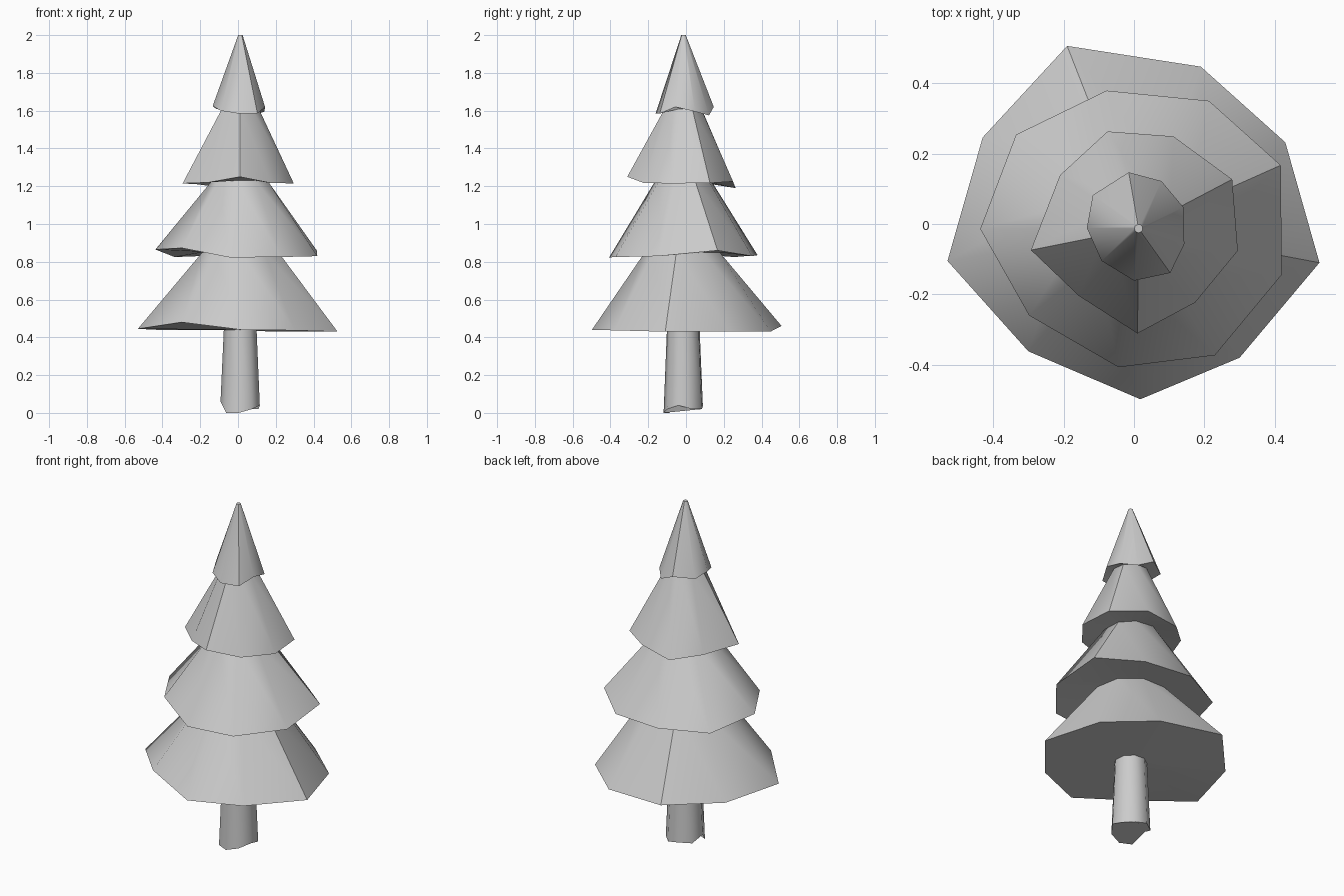
import bpy, bmesh
from math import atan2, cos, sin, radians

if "Cube" in bpy.data.objects:
    bpy.data.objects.remove(bpy.data.objects["Cube"])

CX, CY = 0.013, -0.013      # axis of the tree
RINGS = 9                   # sides of every ring

# Uneven rims of the four branch tiers, clockwise from the back
RIMS = [
    [(-.19, .506, .46), (.19, .447, .43), (.43, .232, .43), (.527, -.11, .43), (.30, -.38, .437),
     (.018, -.498, .44), (-.30, -.362, .48), (-.53, -.105, .445), (-.43, .246, .44)],
    [(-.078, .379, .835), (.213, .35, .83), (.417, .167, .86), (.42, -.144, .83), (.23, -.373, .825),
     (-.044, -.407, .823), (-.298, -.26, .873), (-.437, -.014, .865), (-.335, .254, .825)],
    [(-.075, .263, 1.19), (.112, .249, 1.225), (.279, .127, 1.217), (.295, -.076, 1.215), (.174, -.223, 1.217),
     (.01, -.311, 1.25), (-.157, -.204, 1.22), (-.293, -.074, 1.215), (-.21, .139, 1.21)],
    [(-.015, .147, 1.62), (.078, .122, 1.575), (.14, .048, 1.595), (.143, -.057, 1.62), (.103, -.139, 1.585),
     (0, -.161, 1.585), (-.092, -.105, 1.60), (-.134, -.011, 1.625), (-.117, .082, 1.61)],
]
# Radius and height where each tier runs into the one above
NECKS = [(.205, .85), (.15, 1.23), (.10, 1.61), (.012, 2.0)]


def circle(radius, z, like=None):
    """Ring around the axis, with corners lined up with another ring."""
    pts = []
    for i in range(RINGS):
        a = radians(105 - 40 * i)
        if like:
            a = atan2(like[i][1] - CY, like[i][0] - CX)
        pts.append((CX + radius * cos(a), CY + radius * sin(a), z))
    return pts


def loft(name, rings, cap_start, cap_end):
    """Skin a stack of rings into one object."""
    bm = bmesh.new()
    loops = [[bm.verts.new(p) for p in ring] for ring in rings]
    for a, b in zip(loops, loops[1:]):
        for i in range(RINGS):
            j = (i + 1) % RINGS
            bm.faces.new((a[i], a[j], b[j], b[i]))
    if cap_start:
        bm.faces.new(loops[0])
    if cap_end:
        bm.faces.new(loops[-1])
    bmesh.ops.recalc_face_normals(bm, faces=bm.faces)
    mesh = bpy.data.meshes.new(name)
    bm.to_mesh(mesh)
    bm.free()
    ob = bpy.data.objects.new(name, mesh)
    bpy.context.collection.objects.link(ob)
    bpy.ops.object.select_all(action='DESELECT')
    ob.select_set(True)
    bpy.context.view_layer.objects.active = ob
    bpy.ops.object.shade_smooth_by_angle(angle=radians(42))
    return ob


# Branches: underside, rim and slope of each tier in one stepped skin
rings = [circle(.088, .44, RIMS[0])]
for rim, (radius, z) in zip(RIMS, NECKS):
    rings += [rim, circle(radius, z, rim)]
loft("branches", rings, True, True)

# Trunk: slight taper with a roughly cut foot
foot_z = [.035, .02, .02, .04, .02, 0, 0, .06, .03]
foot = [(x, y, z) for (x, y, _), z in zip(circle(.106, 0), foot_z)]
loft("trunk", [foot, circle(.088, .45)], True, True)
